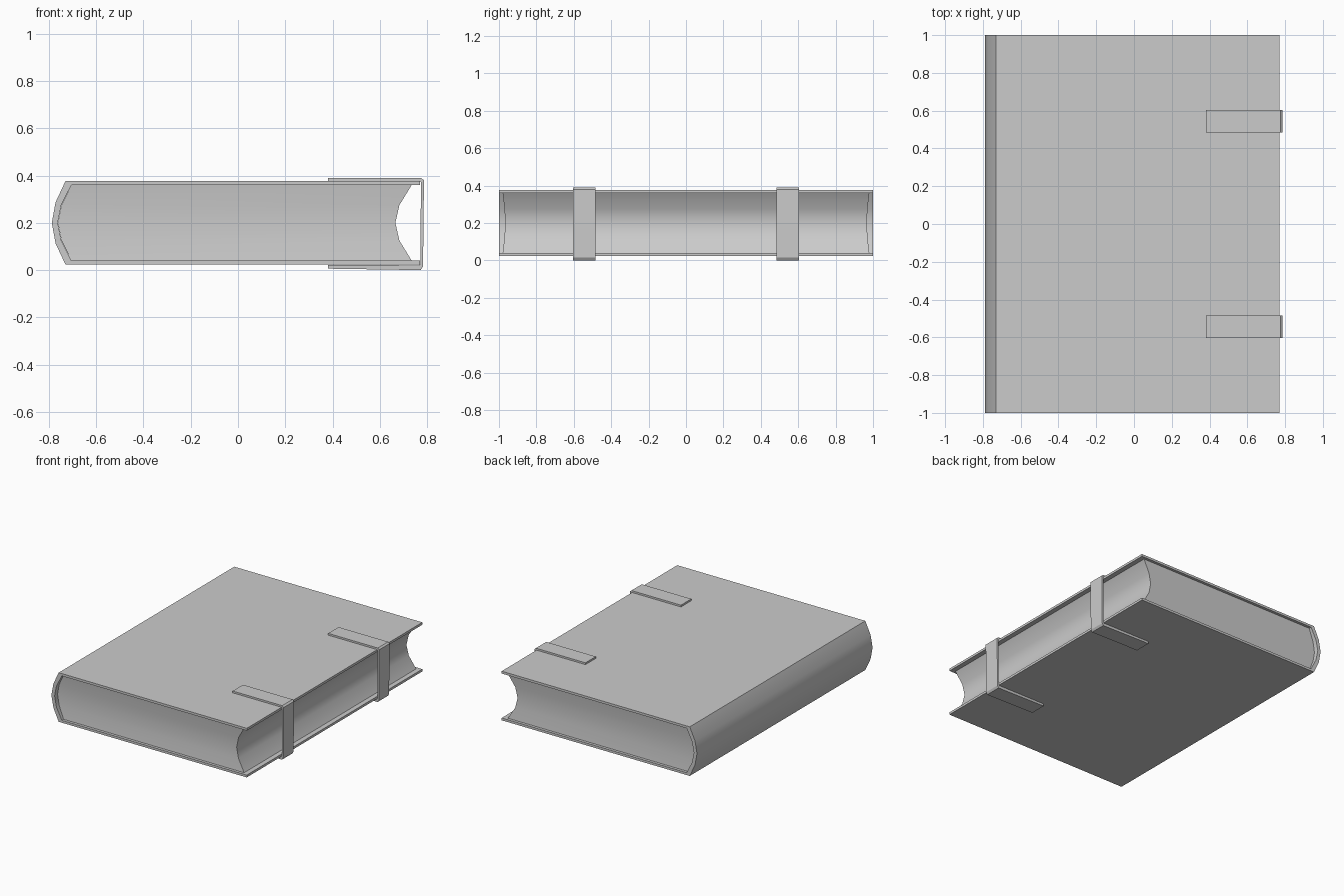
import bpy, bmesh, math

if "Cube" in bpy.data.objects:
    bpy.data.objects.remove(bpy.data.objects["Cube"])


def finish(name, bm):
    bmesh.ops.recalc_face_normals(bm, faces=bm.faces[:])
    mesh = bpy.data.meshes.new(name)
    bm.to_mesh(mesh)
    bm.free()
    obj = bpy.data.objects.new(name, mesh)
    bpy.context.collection.objects.link(obj)
    bpy.ops.object.select_all(action='DESELECT')
    obj.select_set(True)
    bpy.context.view_layer.objects.active = obj
    bpy.ops.object.shade_smooth_by_angle(angle=math.radians(30))
    return obj


def strip(name, outer, inner, y0, y1):
    """Thin bent sheet: matched outer and inner profiles in xz, run from y0 to y1."""
    bm = bmesh.new()
    rows = [[bm.verts.new((x, y, z)) for x, z in prof]
            for prof, y in ((outer, y0), (outer, y1), (inner, y1), (inner, y0))]
    n = len(outer)
    for a, b in ((0, 1), (1, 2), (2, 3), (3, 0)):
        for i in range(n - 1):
            bm.faces.new((rows[a][i], rows[a][i + 1], rows[b][i + 1], rows[b][i]))
    for i in (0, n - 1):
        bm.faces.new([r[i] for r in rows])
    return finish(name, bm)


# cover with rounded spine
outer = [(0.77, 0.377), (-0.73, 0.377), (-0.772, 0.287), (-0.788, 0.2),
         (-0.772, 0.113), (-0.73, 0.023), (0.77, 0.023)]
inner = [(0.77, 0.36), (-0.705, 0.36), (-0.748, 0.275), (-0.763, 0.2),
         (-0.748, 0.125), (-0.705, 0.04), (0.77, 0.04)]
strip("cover", outer, inner, -1, 1)

# page block: each row is z, spine x, fore-edge x, half length
rows = [(0.04, -0.705, 0.735, 0.98), (0.125, -0.747, 0.683, 0.97),
        (0.2, -0.762, 0.666, 0.967), (0.275, -0.747, 0.683, 0.97),
        (0.36, -0.705, 0.735, 0.98)]
bm = bmesh.new()
rings = [[bm.verts.new(p) for p in ((l, -h, z), (r, -h, z), (r, h, z), (l, h, z))]
         for z, l, r, h in rows]
for a, b in zip(rings, rings[1:]):
    for i in range(4):
        j = (i + 1) % 4
        bm.faces.new((a[i], a[j], b[j], b[i]))
bm.faces.new(rings[0])
bm.faces.new(rings[-1])
finish("pages", bm)

# two clasps wrapped around the fore edge
c_out = [(0.38, 0.39), (0.775, 0.39), (0.787, 0.38), (0.783, 0.015), (0.773, 0.003), (0.38, 0.006)]
c_in = [(0.38, 0.376), (0.768, 0.376), (0.774, 0.372), (0.772, 0.026), (0.766, 0.02), (0.38, 0.022)]
c_out[-2], c_out[-1] = (0.773, 0.0), (0.38, 0.006)
for side, name in ((-1, "front_clasp"), (1, "back_clasp")):
    strip(name, c_out, c_in, side * 0.485, side * 0.603)
